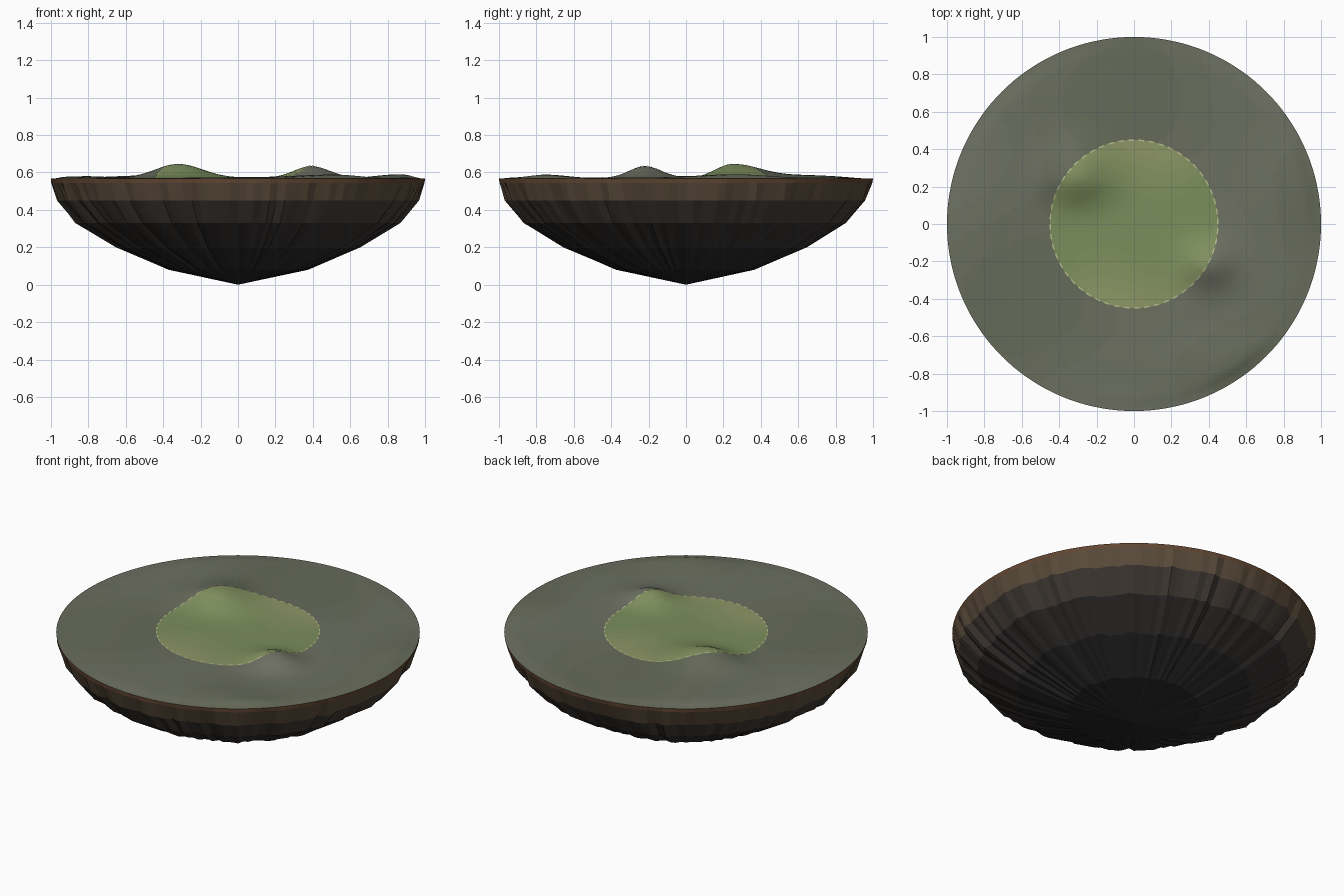
import bpy, bmesh, math, random

if "Cube" in bpy.data.objects:
    bpy.data.objects.remove(bpy.data.objects["Cube"])

random.seed(4)
SEG = 144


def material(name, rgb):
    m = bpy.data.materials.new(name)
    lin = [((c / 255 + 0.055) / 1.055) ** 2.4 for c in rgb]
    m.diffuse_color = (*lin, 1)
    m.use_nodes = True
    m.node_tree.nodes["Principled BSDF"].inputs["Base Color"].default_value = m.diffuse_color
    return m


def make_object(name, bm, mats, smooth):
    me = bpy.data.meshes.new(name)
    bm.to_mesh(me)
    bm.free()
    for m in mats:
        me.materials.append(m)
    for p in me.polygons:
        p.use_smooth = smooth
    ob = bpy.data.objects.new(name, me)
    bpy.context.collection.objects.link(ob)
    return ob


# Hills: x, y, height, half-widths (x-, x+, y-, y+)
HILLS = [(-0.32, 0.25, 0.075, 0.12, 0.13, 0.095, 0.15),
         (0.39, -0.22, 0.062, 0.09, 0.10, 0.085, 0.085),
         (0.86, 0.25, 0.022, 0.12, 0.10, 0.20, 0.20),
         (0.52, -0.75, 0.020, 0.20, 0.20, 0.10, 0.12),
         (-0.80, 0.10, 0.008, 0.12, 0.10, 0.25, 0.25),
         (-0.40, 0.65, 0.012, 0.20, 0.20, 0.15, 0.15)]


def height(x, y):
    z = 0.004 + 0.003 * math.sin(5 * x + 2 * y) * math.cos(4 * y - x)
    for hx, hy, h, xa, xb, ya, yb in HILLS:
        sx = xb if x > hx else xa
        sy = yb if y > hy else ya
        z += h * math.exp(-((x - hx) / sx) ** 2 / 2 - ((y - hy) / sy) ** 2 / 2)
    fade = min(1, max(0, (1 - math.hypot(x, y)) / 0.08))
    return 0.567 + z * fade * fade * (3 - 2 * fade)


def polar_point(r, a):
    x, y = r * math.cos(a), r * math.sin(a)
    return (x, y, height(x, y))


def terrain(name, radii, mats, pick):
    bm = bmesh.new()
    rows = []
    for r in radii:
        if r == 0:
            rows.append([bm.verts.new(polar_point(0, 0))] * SEG)
        else:
            rows.append([bm.verts.new(polar_point(r, 2 * math.pi * i / SEG)) for i in range(SEG)])
    for a, b in zip(rows, rows[1:]):
        for i in range(SEG):
            j = (i + 1) % SEG
            vs = [a[i], b[i], b[j]] if a[i] == a[j] else [a[i], b[i], b[j], a[j]]
            f = bm.faces.new(vs)
            c = f.calc_center_median()
            f.material_index = pick(c.x, c.y)
    return make_object(name, bm, mats, True)


def blend(name, c1, c2, n):
    return [material(f"{name}_{k}", [p + (q - p) * k / (n - 1) for p, q in zip(c1, c2)])
            for k in range(n)]


# Grass clearing in the middle
def grass_pick(x, y):
    v = 0.5 + 0.5 * math.cos(5 * (y - 0.55 * x) + 0.8 * math.sin(6 * x))
    return min(5, int(v * 6))


terrain("grass_clearing", [0.45 * k / 16 for k in range(17)],
        blend("grass", (146, 152, 104), (122, 142, 92), 6), grass_pick)


# Grey-green moor around it
def moor_pick(x, y):
    v = 0.5 + 0.3 * math.sin(4 * x - 2 * y) + 0.2 * math.cos(5 * y + 2 * x)
    return min(3, max(0, int(v * 4)))


terrain("moor", [0.45 + 0.55 * k / 24 for k in range(25)],
        blend("moor", (102, 107, 89), (110, 113, 99), 4), moor_pick)

# Dashed boundary line round the clearing
bm = bmesh.new()
DASHES = 52
for d in range(DASHES):
    start = 2 * math.pi * d / DASHES
    prev = None
    for k in range(4):
        a = start + 0.55 * 2 * math.pi / DASHES * k / 3
        pair = []
        for r in (0.445, 0.452):
            x, y, z = polar_point(r, a)
            pair.append(bm.verts.new((x, y, z + 0.003)))
        if prev:
            bm.faces.new([prev[0], prev[1], pair[1], pair[0]])
        prev = pair
make_object("dashed_boundary", bm, [material("pale_line", (186, 190, 140))], False)

# Craggy rock underside: rings of (radius, height, jitter), closed to a tip
RINGS = [(1.0, 0.567, 0), (1.0, 0.545, 0.006), (0.975, 0.45, 0.035),
         (0.875, 0.33, 0.055), (0.665, 0.20, 0.07), (0.38, 0.08, 0.08)]
bm = bmesh.new()
crag = [random.random() for _ in range(SEG)]
rows = []
for r, z, jit in RINGS:
    row = []
    for i in range(SEG):
        a = 2 * math.pi * i / SEG
        rr = r * (1 - jit * (0.7 * crag[i] + 0.3 * random.random()))
        row.append(bm.verts.new((rr * math.cos(a), rr * math.sin(a), z)))
    rows.append(row)
tip = bm.verts.new((0, 0, 0))
for n, row in enumerate(rows):
    for i in range(SEG):
        j = (i + 1) % SEG
        if n + 1 < len(rows):
            f = bm.faces.new([row[j], row[i], rows[n + 1][i], rows[n + 1][j]])
        else:
            f = bm.faces.new([row[j], row[i], tip])
        f.material_index = n
rock = [(98, 70, 50), (92, 77, 60), (68, 61, 55), (54, 50, 48), (44, 43, 44), (38, 38, 40)]
make_object("rock_underside", bm, [material(f"rock_{k}", c) for k, c in enumerate(rock)], False)
